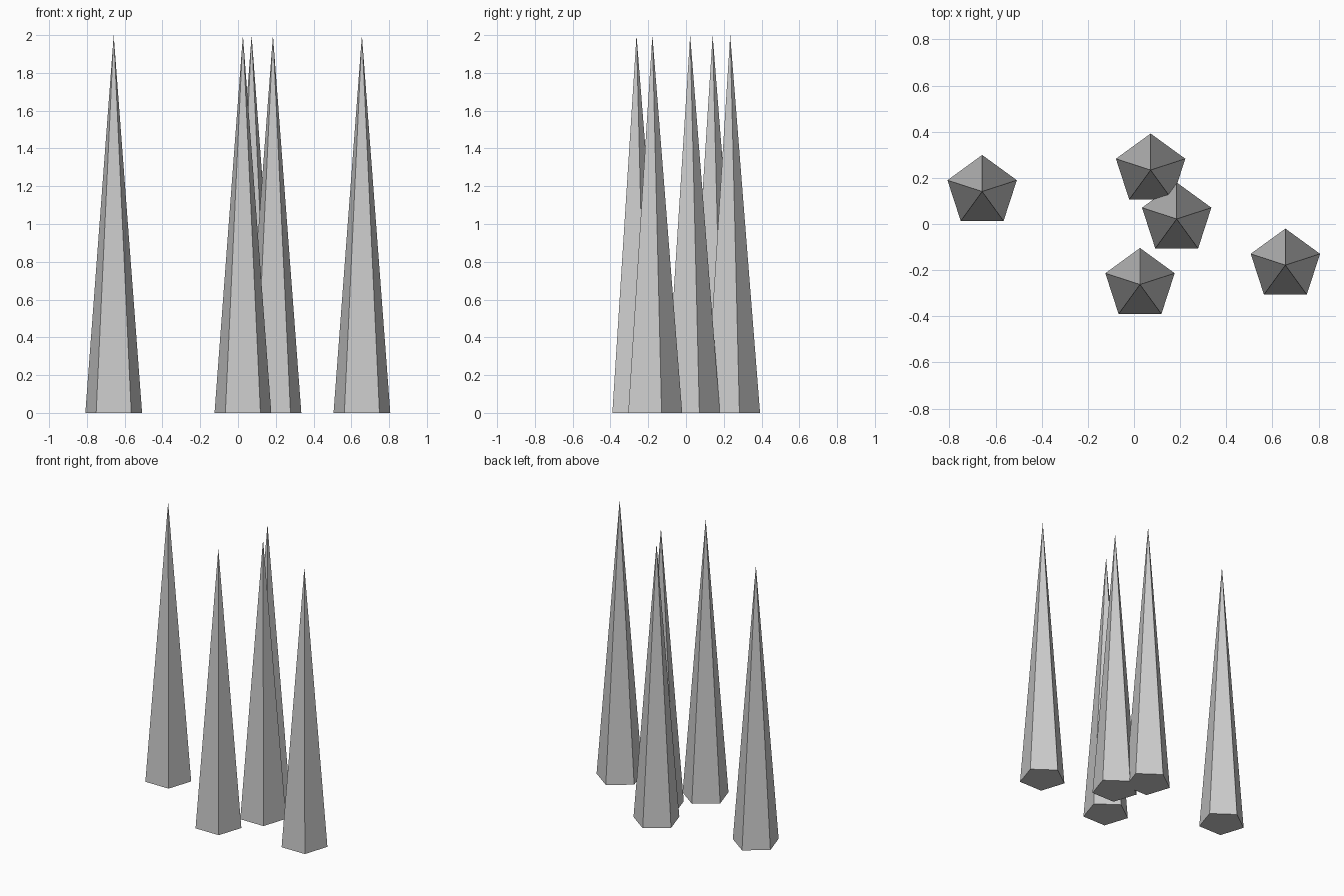
import bpy

if "Cube" in bpy.data.objects:
    bpy.data.objects.remove(bpy.data.objects["Cube"])

HEIGHT = 2.0
RADIUS = 0.158

# Centre of each spike on the ground
CENTRES = [(-0.658, 0.141), (0.072, 0.234), (0.185, 0.022),
           (0.026, -0.262), (0.656, -0.178)]

# Five-sided pointed spikes, one corner facing the back (+y)
for i, (x, y) in enumerate(CENTRES, 1):
    bpy.ops.mesh.primitive_cone_add(vertices=5, radius1=RADIUS, radius2=0,
                                    depth=HEIGHT, location=(x, y, HEIGHT / 2))
    spike = bpy.context.object
    spike.name = f"spike_{i}"
    spike.data.name = f"spike_{i}"
